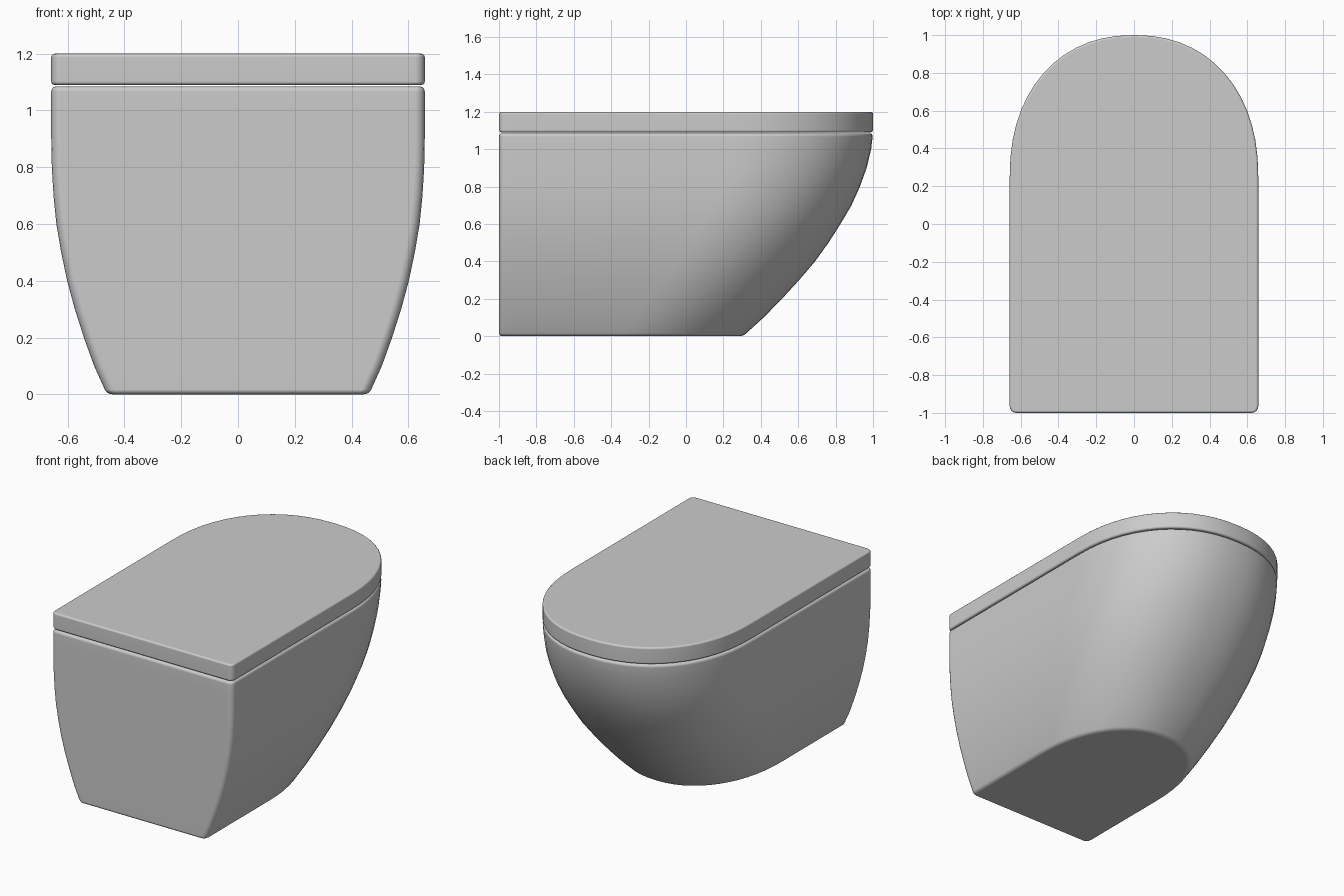
import bpy, bmesh
from math import sin, cos, pi, radians

if "Cube" in bpy.data.objects:
    bpy.data.objects.remove(bpy.data.objects["Cube"])

ARC = 28      # segments around the rounded nose
POW = 2.2     # superellipse exponent of the nose


def outline(w, nose, cy, r=0.035):
    """D-shaped plan: rounded nose at +y, flat back at y = -1."""
    pts = []
    for i in range(ARC + 1):
        t = pi * i / ARC
        c, s = cos(t), max(sin(t), 0.0)
        x = w * abs(c) ** (2 / POW) * (1 if c >= 0 else -1)
        pts.append((x, cy + (nose - cy) * s ** (2 / POW)))
    for side, start in ((-1, pi), (1, 1.5 * pi)):
        for i in range(5):
            a = start + i * pi / 8
            pts.append((side * (w - r) + r * cos(a), -1 + r + r * sin(a)))
    return pts


def loft(name, sections, bevel):
    bm = bmesh.new()
    rings = [[bm.verts.new((x, y, z)) for x, y in outline(w, nose, cy)]
             for z, w, nose, cy in sections]
    n = len(rings[0])
    for a, b in zip(rings, rings[1:]):
        for i in range(n):
            j = (i + 1) % n
            bm.faces.new((a[i], a[j], b[j], b[i]))
    bm.faces.new(rings[0][::-1])
    bm.faces.new(rings[-1])
    bmesh.ops.recalc_face_normals(bm, faces=bm.faces)
    for f in bm.faces:
        f.smooth = True
    me = bpy.data.meshes.new(name)
    bm.to_mesh(me)
    bm.free()
    ob = bpy.data.objects.new(name, me)
    bpy.context.collection.objects.link(ob)
    bv = ob.modifiers.new("soft_rim", 'BEVEL')
    bv.width, bv.segments = bevel, 3
    bv.limit_method, bv.angle_limit = 'ANGLE', radians(32)
    wn = ob.modifiers.new("clean_shading", 'WEIGHTED_NORMAL')
    wn.keep_sharp = True
    return ob


# Bowl: height, half width, nose reach, start of nose curve
bowl = [(0.0, 0.462, 0.305, -0.35), (0.1, 0.507, 0.415, -0.27),
        (0.2, 0.543, 0.513, -0.19), (0.3, 0.575, 0.605, -0.11),
        (0.4, 0.602, 0.69, -0.04), (0.5, 0.623, 0.762, 0.03),
        (0.6, 0.640, 0.826, 0.09), (0.7, 0.650, 0.885, 0.14),
        (0.8, 0.656, 0.93, 0.18), (0.9, 0.658, 0.966, 0.22),
        (1.0, 0.658, 0.99, 0.24), (1.085, 0.658, 1.0, 0.25)]
loft("bowl", bowl, 0.018)

# Lid: same plan as the bowl rim
loft("lid", [(1.09, 0.658, 1.0, 0.25), (1.2, 0.658, 1.0, 0.25)], 0.012)
